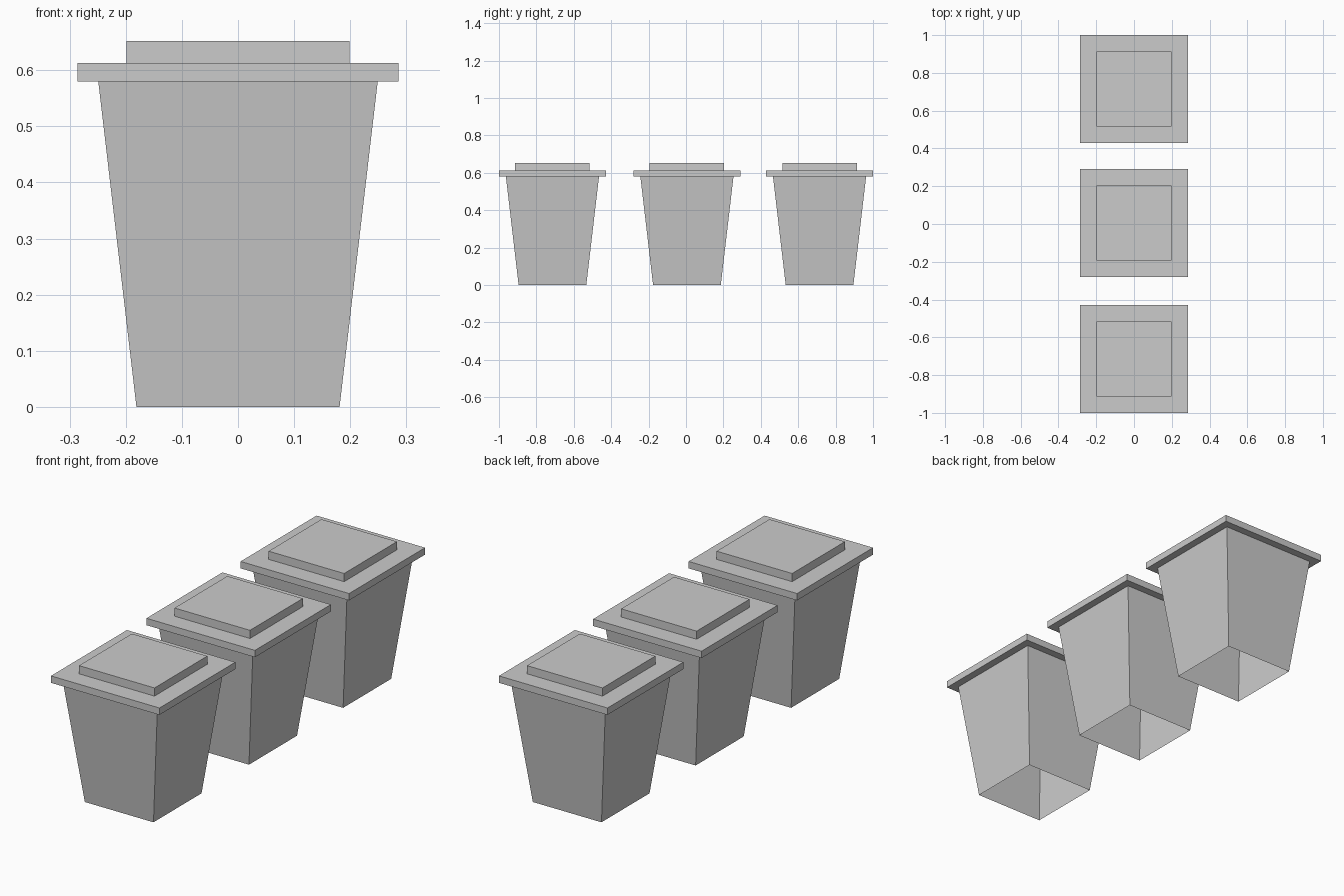
import bpy
import bmesh

if "Cube" in bpy.data.objects:
    bpy.data.objects.remove(bpy.data.objects["Cube"])

# Square rings from the open foot to the raised lid panel: (half width, height)
PROFILE = [
    (0.181, 0.0),    # foot, open underneath
    (0.249, 0.58),   # top of tapered body
    (0.286, 0.58),   # underside of lid overhang
    (0.286, 0.613),  # lid edge
    (0.199, 0.613),  # base of raised panel
    (0.199, 0.652),  # top of raised panel
]


def make_bin_mesh():
    bm = bmesh.new()
    rings = [[bm.verts.new((sx * h, sy * h, z))
              for sx, sy in ((-1, -1), (1, -1), (1, 1), (-1, 1))]
             for h, z in PROFILE]
    # Walls between neighbouring rings
    for low, high in zip(rings, rings[1:]):
        for i in range(4):
            j = (i + 1) % 4
            bm.faces.new((low[i], low[j], high[j], high[i]))
    # Lid top
    bm.faces.new(rings[-1])
    mesh = bpy.data.meshes.new("lidded_bin")
    bm.to_mesh(mesh)
    bm.free()
    return mesh


# Row of three identical bins
bin_mesh = make_bin_mesh()
for name, y in (("front_bin", -0.714), ("middle_bin", 0.005), ("back_bin", 0.714)):
    obj = bpy.data.objects.new(name, bin_mesh)
    obj.location.y = y
    bpy.context.collection.objects.link(obj)
